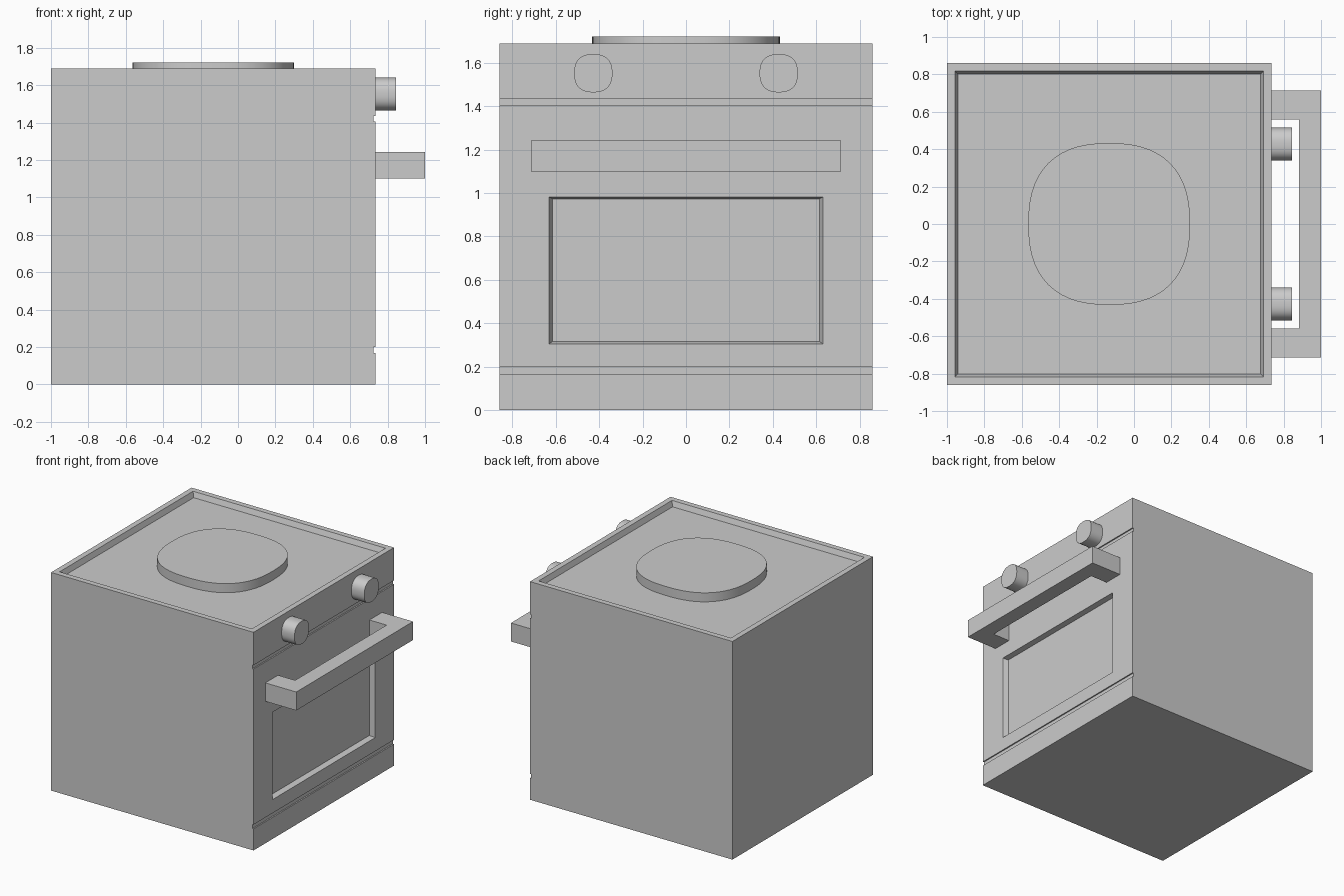
import bpy, bmesh, math
from mathutils import Matrix, Vector

if "Cube" in bpy.data.objects:
    bpy.data.objects.remove(bpy.data.objects["Cube"])


def finish(bm, name, smooth=False):
    bmesh.ops.recalc_face_normals(bm, faces=bm.faces[:])
    mesh = bpy.data.meshes.new(name)
    bm.to_mesh(mesh)
    bm.free()
    ob = bpy.data.objects.new(name, mesh)
    bpy.context.collection.objects.link(ob)
    if smooth:
        bpy.ops.object.select_all(action='DESELECT')
        bpy.context.view_layer.objects.active = ob
        ob.select_set(True)
        bpy.ops.object.shade_smooth_by_angle(angle=math.radians(35))
    return ob


def prism(points, depth):
    """Extrude a closed outline of 3D points along a vector."""
    bm = bmesh.new()
    face = bm.faces.new([bm.verts.new(p) for p in points])
    ext = bmesh.ops.extrude_face_region(bm, geom=[face], use_keep_orig=True)
    verts = [g for g in ext['geom'] if isinstance(g, bmesh.types.BMVert)]
    bmesh.ops.translate(bm, verts=verts, vec=depth)
    bmesh.ops.recalc_face_normals(bm, faces=bm.faces[:])
    return bm


def inset_to(bm, face, lo, hi):
    """Inset a rectangular face and fit the inner loop between two corners."""
    bmesh.ops.inset_individual(bm, faces=[face], thickness=0.02)
    mid = face.calc_center_median()
    for v in face.verts:
        v.co = [hi[i] if v.co[i] > mid[i] else lo[i] for i in range(3)]


def disc(name, centre, radius, height, rotation=Matrix()):
    """Short rounded-square cylinder."""
    n, pts = 64, []
    for i in range(n):
        a = 2 * math.pi * i / n
        c, s = math.cos(a), math.sin(a)
        r = radius / (abs(c) ** 2.45 + abs(s) ** 2.45) ** (1 / 2.45)
        pts.append((r * c, r * s, 0))
    bm = prism(pts, (0, 0, height))
    bm.transform(Matrix.Translation(centre) @ rotation)
    return finish(bm, name, True)


# Oven body with two grooves across the door side
F, G, W, H = 0.735, 0.725, 0.86, 1.69
profile = [(-1, 0), (F, 0)]
for a, b in ((0.167, 0.2), (1.405, 1.435)):
    profile += [(F, a), (G, a), (G, b), (F, b)]
profile += [(F, H), (-1, H)]
body = prism([(x, -W, z) for x, z in profile], (0, 2 * W, 0))
body.faces.ensure_lookup_table()
top = max(body.faces, key=lambda f: f.calc_center_median().z)
door = min(body.faces, key=lambda f: (f.calc_center_median() - Vector((F, 0, 0.8))).length)

# Cooktop recess and door window, both with slightly sloped walls
inset_to(body, top, (-0.957, -0.817, H), (0.692, 0.817, H))
inset_to(body, top, (-0.942, -0.802, H - 0.04), (0.677, 0.802, H - 0.04))
inset_to(body, door, (F, -0.63, 0.305), (F, 0.63, 0.982))
inset_to(body, door, (F - 0.04, -0.615, 0.317), (F - 0.04, 0.615, 0.973))
finish(body, "oven_body")

# Hot plate
disc("hot_plate", (-0.133, 0, H - 0.04), 0.432, 0.07)

# Control knobs
for side, name in ((-1, "left_knob"), (1, "right_knob")):
    disc(name, (F, side * 0.427, 1.552), 0.088, 0.11, Matrix.Rotation(math.pi / 2, 4, 'Y'))

# Door handle
outline = [(F, -0.715), (1, -0.715), (1, 0.715), (F, 0.715),
           (F, 0.56), (0.882, 0.56), (0.882, -0.56), (F, -0.56)]
finish(prism([(x, y, 1.1) for x, y in outline], (0, 0, 0.143)), "door_handle")
